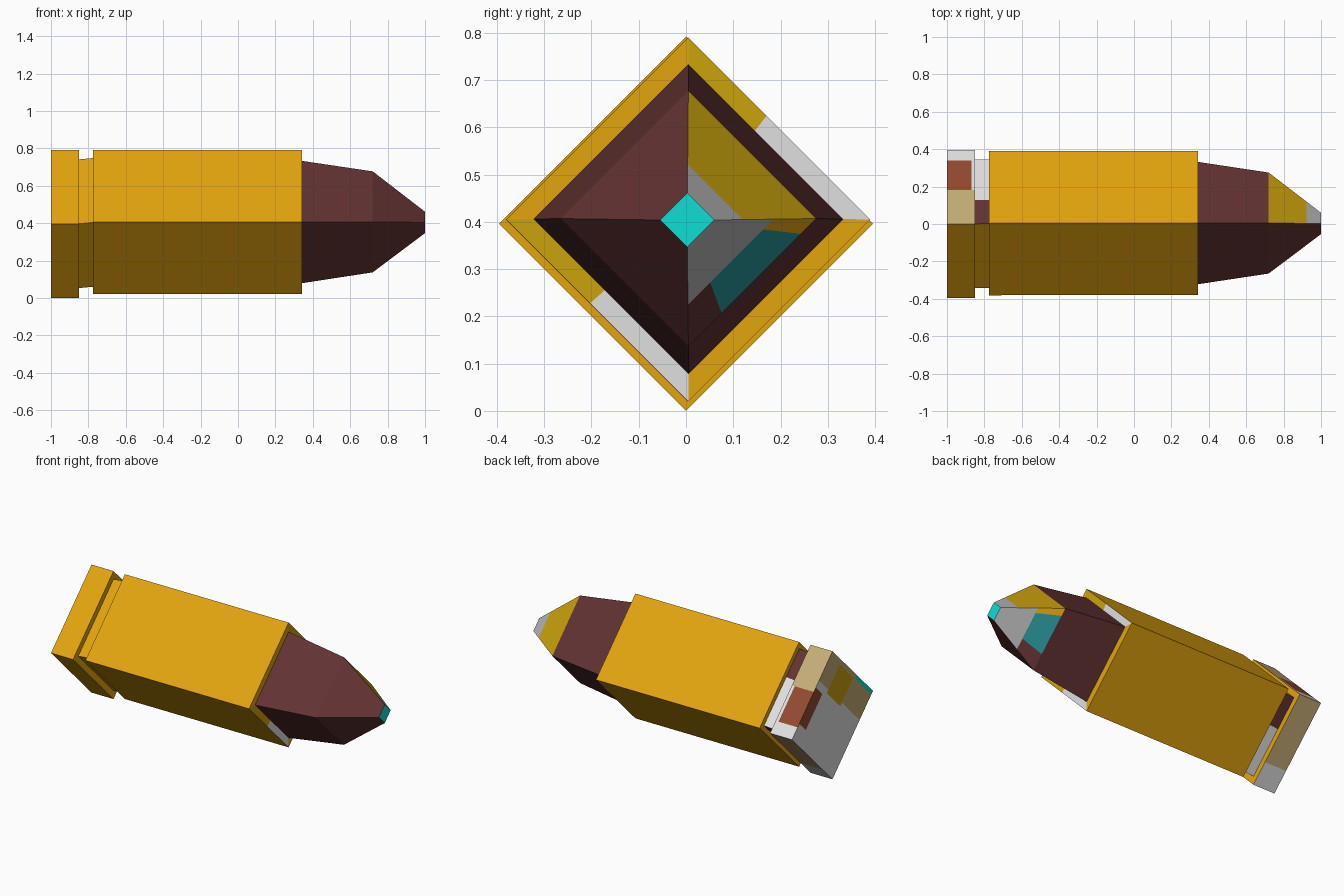
import bpy, bmesh
from mathutils import Vector

if "Cube" in bpy.data.objects:
    bpy.data.objects.remove(bpy.data.objects["Cube"])


def srgb(r, g, b):
    f = lambda c: c / 12.92 if c <= 0.04045 else ((c + 0.055) / 1.055) ** 2.4
    return tuple(f(c / 255) for c in (r, g, b)) + (1.0,)


PALETTE = {
    "brass_yellow": (228, 165, 14), "maroon": (98, 50, 50), "olive_gold": (203, 162, 12),
    "off_white": (224, 224, 224), "mid_gray": (178, 178, 178), "tan": (197, 174, 119),
    "rust": (147, 74, 49), "dark_teal": (39, 148, 150), "bright_cyan": (14, 222, 210),
}
NAMES = list(PALETTE)
MATS = []
for name, rgb in PALETTE.items():
    m = bpy.data.materials.new(name)
    m.diffuse_color = srgb(*rgb)
    m.use_nodes = True
    m.node_tree.nodes["Principled BSDF"].inputs["Base Color"].default_value = m.diffuse_color
    MATS.append(m)


def ring(x, radius, cy, cz):
    """Diamond section: top, back, bottom, front corner."""
    return [Vector((x, cy + radius * a, cz + radius * b))
            for a, b in ((0, 1), (1, 0), (0, -1), (-1, 0))]


def panel(bm, c00, c10, c11, c01, base, patches=()):
    """Flat quad cut into a grid so that (u0, u1, v0, v1, colour) patches become faces."""
    us = sorted({0.0, 1.0} | {float(p[i]) for p in patches for i in (0, 1)})
    vs = sorted({0.0, 1.0} | {float(p[i]) for p in patches for i in (2, 3)})

    def at(u, v):
        return c00.lerp(c10, u).lerp(c01.lerp(c11, u), v)

    for u0, u1 in zip(us, us[1:]):
        for v0, v1 in zip(vs, vs[1:]):
            colour = base
            for a, b, c, d, col in patches:
                if a <= (u0 + u1) / 2 <= b and c <= (v0 + v1) / 2 <= d:
                    colour = col
            f = bm.faces.new([bm.verts.new(at(u, v)) for u, v in
                              ((u0, v0), (u1, v0), (u1, v1), (u0, v1))])
            f.material_index = NAMES.index(colour)


def loft(bm, rings, base, paint):
    """Join consecutive diamonds; paint maps (segment, side) to patches."""
    for i, (r, q) in enumerate(zip(rings, rings[1:])):
        for k in range(4):
            n = (k + 1) % 4
            panel(bm, r[k], q[k], q[n], r[n], base, paint.get((i, k), ()))


def finish(bm, name):
    bmesh.ops.remove_doubles(bm, verts=bm.verts, dist=1e-5)
    me = bpy.data.meshes.new(name)
    bm.to_mesh(me)
    bm.free()
    for m in MATS:
        me.materials.append(m)
    bpy.context.collection.objects.link(bpy.data.objects.new(name, me))


# Sides: 0 back-top, 1 back-bottom, 2 front-bottom, 3 front-top
shoulder = ring(0.342, 0.327, 0.005, 0.406)

# Casing: rim, groove, body and front shoulder
bm = bmesh.new()
casing = [ring(-1, 0.395, 0, 0.396), ring(-0.85, 0.395, 0, 0.396),
          ring(-0.85, 0.344, 0.001, 0.397), ring(-0.775, 0.344, 0.002, 0.404),
          ring(-0.775, 0.385, 0.004, 0.405), ring(0.342, 0.385, 0.005, 0.405), shoulder]
loft(bm, casing, "brass_yellow", {
    (0, 0): [(0, 1, 0, 0.46, "tan"), (0, 1, 0.46, 1, "off_white"),
             (0, 0.87, 0.46, 0.86, "rust")],
    (0, 1): [(0, 1, 0, 0.75, "tan"), (0, 1, 0.75, 1, "off_white")],
    (2, 0): [(0, 1, 0, 0.37, "maroon"), (0, 1, 0.37, 1, "off_white")],
    (2, 1): [(0, 1, 0, 0.4, "maroon"), (0, 1, 0.4, 1, "off_white")],
    (5, 0): [(0, 1, 0, 0.43, "olive_gold"), (0, 1, 0.43, 1, "off_white")],
    (5, 2): [(0, 1, 0, 0.54, "off_white"), (0, 1, 0.54, 1, "olive_gold")],
})
# Rear cap with painted patches
t, b, d, f = casing[0]
panel(bm, t, b, d, f, "off_white", [
    (0, 0.33, 0, 1, "tan"), (0.05, 0.37, 0.23, 0.56, "olive_gold"),
    (0.41, 0.82, 0, 0.16, "rust"), (0, 0.04, 0.6, 1, "bright_cyan")])
finish(bm, "casing")

# Nose: two tapers and a small flat tip
bm = bmesh.new()
nose = [shoulder, ring(0.72, 0.27, 0.005, 0.407), ring(1, 0.057, 0.003, 0.404)]
loft(bm, nose, "maroon", {
    (1, 0): [(0, 0.72, 0, 1, "olive_gold"), (0.72, 1, 0, 1, "mid_gray")],
    (1, 1): [(0, 0.42, 0, 0.12, "brass_yellow"), (0, 0.42, 0.12, 0.74, "dark_teal"),
             (0.42, 1, 0, 1, "mid_gray")],
})
t, b, d, f = nose[-1]
panel(bm, t, f, d, b, "bright_cyan")
finish(bm, "nose")
